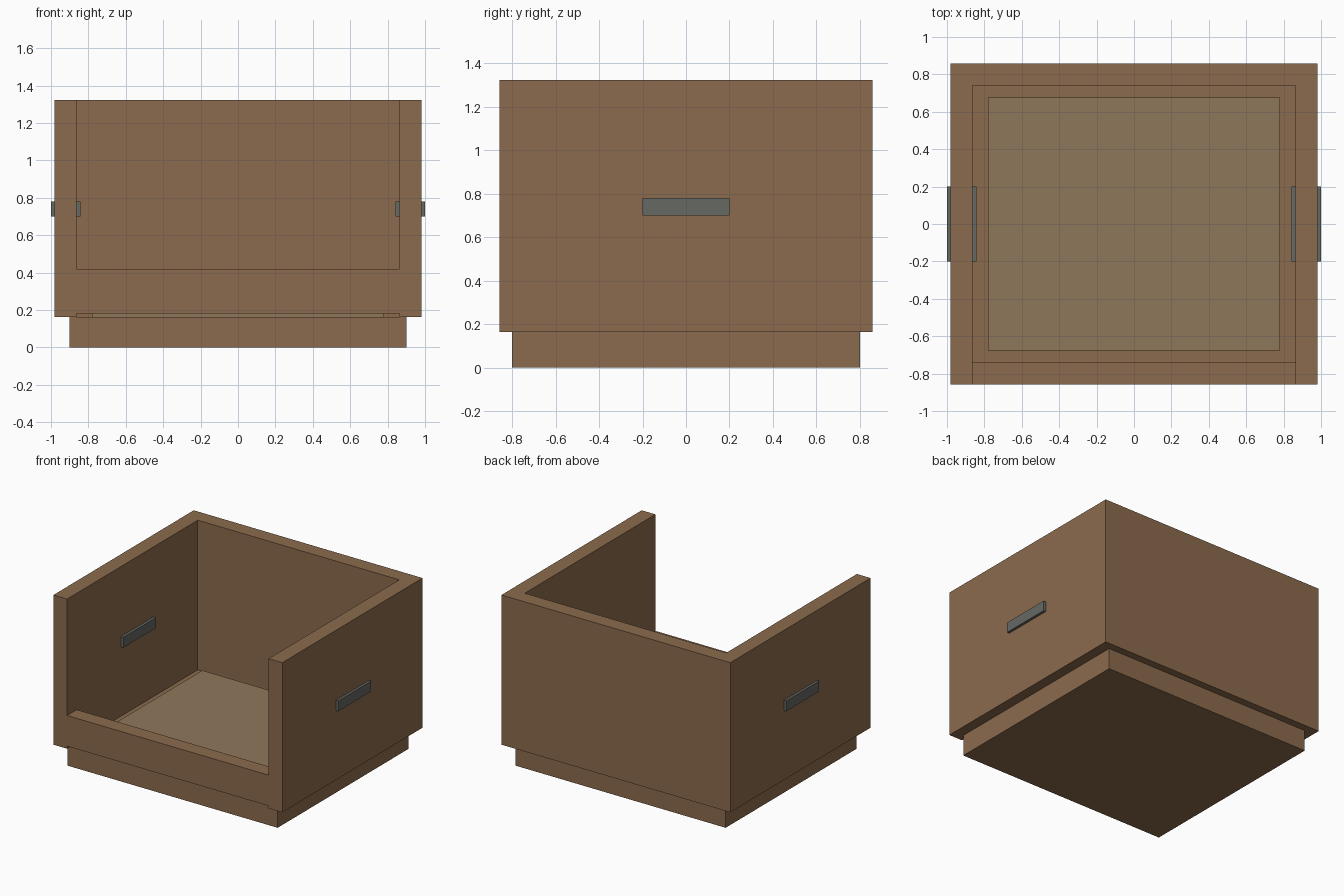
import bpy, bmesh

if "Cube" in bpy.data.objects:
    bpy.data.objects.remove(bpy.data.objects["Cube"])


def material(name, rgb):
    mat = bpy.data.materials.new(name)
    mat.diffuse_color = (*rgb, 1)
    mat.use_nodes = True
    mat.node_tree.nodes["Principled BSDF"].inputs["Base Color"].default_value = mat.diffuse_color
    return mat


wood = material("wood", (0.26, 0.147, 0.075))
pale_wood = material("pale_wood", (0.275, 0.185, 0.105))
metal = material("dark_metal", (0.133, 0.138, 0.127))


def prism(name, outline, z0, z1, mat):
    """Extrude a plan outline from z0 up to z1."""
    bm = bmesh.new()
    face = bm.faces.new([bm.verts.new((x, y, z0)) for x, y in outline])
    top = bmesh.ops.extrude_face_region(bm, geom=[face])["geom"]
    verts = [v for v in top if isinstance(v, bmesh.types.BMVert)]
    bmesh.ops.translate(bm, vec=(0, 0, z1 - z0), verts=verts)
    bmesh.ops.recalc_face_normals(bm, faces=bm.faces)
    mesh = bpy.data.meshes.new(name)
    bm.to_mesh(mesh)
    bm.free()
    mesh.materials.append(mat)
    obj = bpy.data.objects.new(name, mesh)
    bpy.context.collection.objects.link(obj)
    return obj


def box(name, x0, x1, y0, y1, z0, z1, mat):
    return prism(name, [(x0, y0), (x1, y0), (x1, y1), (x0, y1)], z0, z1, mat)


X, Y = 0.98, 0.858          # outer half sizes of the walls
IX, IY = 0.863, 0.74        # inner half sizes
FLOOR, RIM = 0.163, 1.322

# Recessed plinth
box("plinth", -0.90, 0.90, -0.80, 0.80, 0, FLOOR, wood)

# Back and side walls as one U-shaped shell, open at the front
prism("side_and_back_walls",
      [(-X, -Y), (-IX, -Y), (-IX, IY), (IX, IY), (IX, -Y), (X, -Y), (X, Y), (-X, Y)],
      FLOOR, RIM, wood)

# Low front board, set slightly above the plinth
box("front_board", -IX, IX, -Y, -IY, 0.182, 0.42, wood)

# Raised floor panel
box("floor_panel", -0.78, 0.78, -0.677, 0.677, FLOOR, 0.205, pale_wood)

# Handles running through the side walls
for side, s in (("left", -1), ("right", 1)):
    x0, x1 = sorted((s * 0.842, s * 1.0))
    box(side + "_handle", x0, x1, -0.20, 0.20, 0.70, 0.78, metal)
